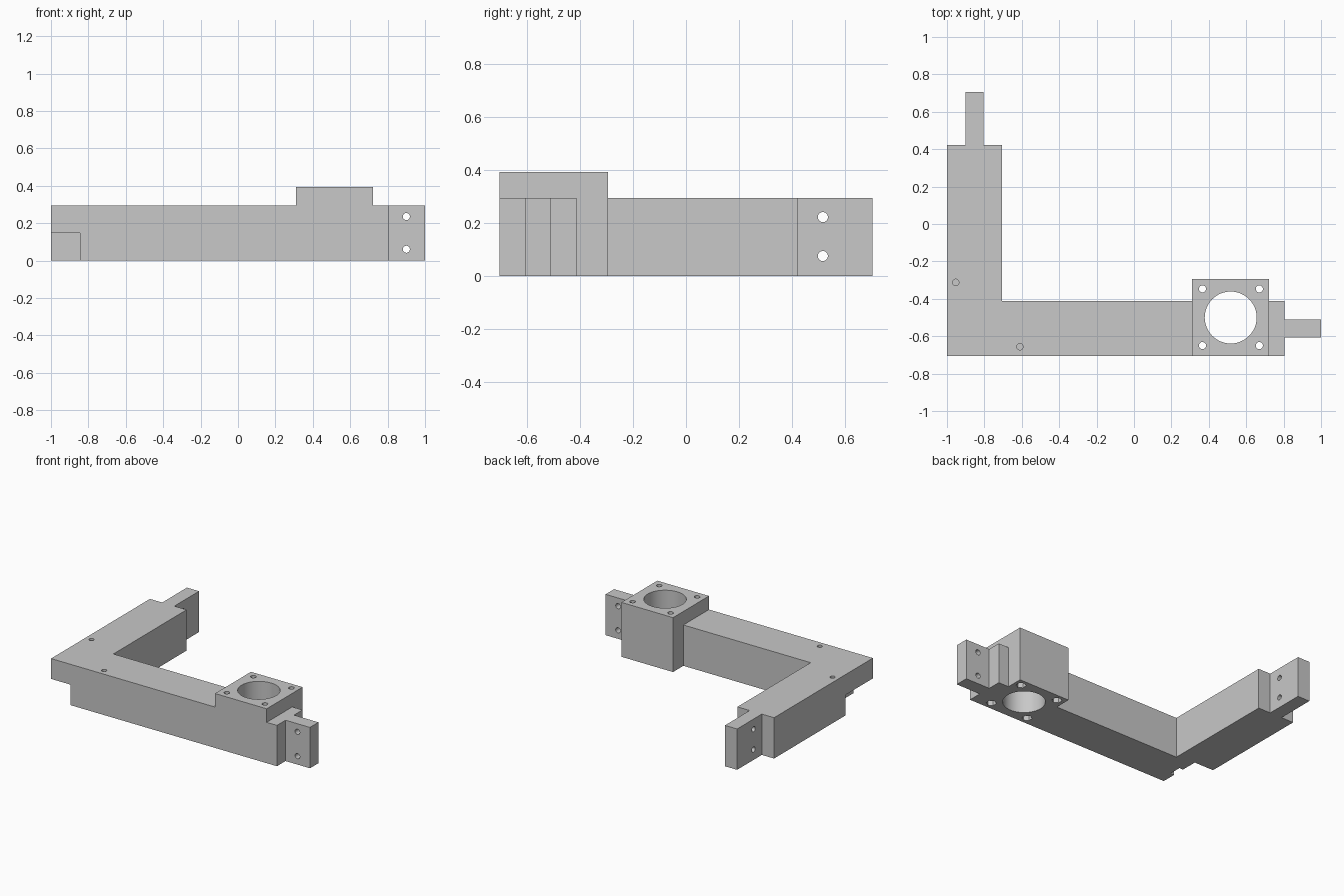
import bpy, bmesh
from math import radians
from mathutils import Matrix, Vector

cube = bpy.data.objects.get("Cube")
if cube:
    bpy.data.objects.remove(cube, do_unlink=True)

COLOUR = (0.578, 0.578, 0.578, 1)
grey = bpy.data.materials.new("light grey")
grey.use_nodes = True
grey.diffuse_color = COLOUR
grey.node_tree.nodes["Principled BSDF"].inputs["Base Color"].default_value = COLOUR

HEIGHT, BLOCK_TOP = 0.295, 0.393
FRONT, INNER, BACK = -0.705, -0.413, -0.295
LEFT, RIGHT = 0.31, 0.723


def raise_faces(bm, face, distance):
    new = bmesh.ops.extrude_face_region(bm, geom=[face])["geom"]
    moved = [v for v in new if isinstance(v, bmesh.types.BMVert)]
    bmesh.ops.translate(bm, verts=moved, vec=(0, 0, distance))


def add_prism(bm, outline, z0, z1):
    """Extrude a plan outline from z0 to z1."""
    face = bm.faces.new([bm.verts.new((x, y, z0)) for x, y in outline])
    raise_faces(bm, face, z1 - z0)


def finish(bm, name):
    bmesh.ops.recalc_face_normals(bm, faces=bm.faces)
    mesh = bpy.data.meshes.new(name)
    bm.to_mesh(mesh)
    bm.free()
    mesh.materials.append(grey)
    obj = bpy.data.objects.new(name, mesh)
    bpy.context.collection.objects.link(obj)
    return obj


def cut(target, helper):
    """Subtract the helper and discard it."""
    helper.hide_render = True
    mod = target.modifiers.new(helper.name, "BOOLEAN")
    mod.operation, mod.solver, mod.object = "DIFFERENCE", "EXACT", helper
    bpy.ops.object.select_all(action="DESELECT")
    target.select_set(True)
    bpy.context.view_layer.objects.active = target
    bpy.ops.object.modifier_apply(modifier=mod.name)
    bpy.data.objects.remove(helper, do_unlink=True)


def drill(target, centre, radius, length, axis="Z", sides=48):
    turn = {"X": Matrix.Rotation(radians(90), 4, "Y"),
            "Y": Matrix.Rotation(radians(90), 4, "X"),
            "Z": Matrix.Identity(4)}[axis]
    bm = bmesh.new()
    bmesh.ops.create_cone(bm, cap_ends=True, segments=sides, radius1=radius, radius2=radius,
                          depth=length, matrix=Matrix.Translation(Vector(centre)) @ turn)
    cut(target, finish(bm, "drill"))


# L-shaped frame with a tab on each end and the bearing block's footprint
bm = bmesh.new()
add_prism(bm, [(-1, FRONT), (LEFT, FRONT), (RIGHT, FRONT), (0.805, FRONT), (0.805, -0.607),
               (1, -0.607), (1, -0.51), (0.805, -0.51), (0.805, INNER), (RIGHT, INNER),
               (RIGHT, BACK), (LEFT, BACK), (LEFT, INNER), (-0.707, INNER), (-0.707, 0.423),
               (-0.805, 0.423), (-0.805, 0.705), (-0.902, 0.705), (-0.902, 0.423),
               (-1, 0.423)], 0, HEIGHT)


def top_vert(x, y):
    return min(bm.verts, key=lambda v: (v.co - Vector((x, y, HEIGHT))).length)


def shared_face(a, b):
    return next(f for f in a.link_faces if b in f.verts)


# Raised bearing block, split off the frame's top and extruded
for x in (LEFT, RIGHT):
    a, b = top_vert(x, FRONT), top_vert(x, INNER)
    bmesh.utils.face_split(shared_face(a, b), a, b)
raise_faces(bm, shared_face(top_vert(LEFT, FRONT), top_vert(RIGHT, BACK)), BLOCK_TOP - HEIGHT)
bmesh.ops.recalc_face_normals(bm, faces=bm.faces)
bmesh.ops.dissolve_limit(bm, angle_limit=radians(1), verts=bm.verts, edges=bm.edges)
frame = finish(bm, "corner_frame")

# Notch under the corner, with a slot that receives a tab
bm = bmesh.new()
add_prism(bm, [(-1.1, -0.8), (-0.845, -0.8), (-0.845, -0.6), (-0.815, -0.6), (-0.815, -0.51),
               (-0.845, -0.51), (-0.845, -0.39), (-1.1, -0.39)], -0.1, 0.148)
cut(frame, finish(bm, "corner_notch"))

# Bearing bore and bolt holes with hexagonal nut recesses underneath
drill(frame, (0.517, -0.5, 0.2), 0.139, 1)
for x in (0.366, 0.67):
    for y in (-0.65, -0.347):
        drill(frame, (x, y, 0.2), 0.019, 1)
        drill(frame, (x, y, 0), 0.034, 0.2, sides=6)

# Holes through the end tabs
for z in (0.061, 0.236):
    drill(frame, (0.9, -0.56, z), 0.019, 0.3, "Y")
for z in (0.075, 0.222):
    drill(frame, (-0.855, 0.517, z), 0.019, 0.3, "X")

# Blind holes in the corner
for x, y in ((-0.953, -0.312), (-0.61, -0.656)):
    drill(frame, (x, y, HEIGHT), 0.017, 0.2)

# Smooth bores, sharp edges
frame.select_set(True)
bpy.context.view_layer.objects.active = frame
bpy.ops.object.shade_smooth_by_angle(angle=radians(30))
